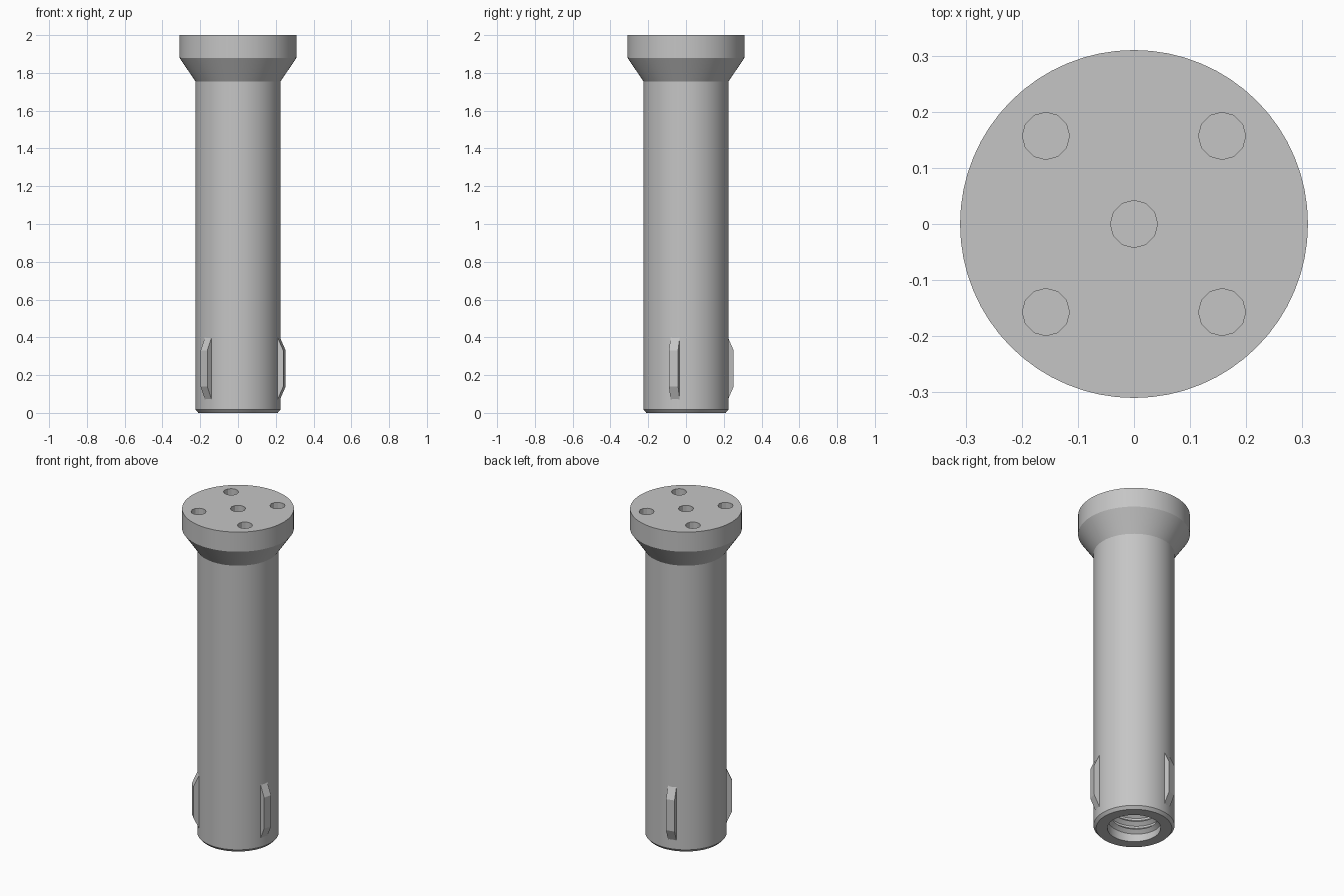
import bpy, bmesh, math
from mathutils import Matrix, Vector

cube = bpy.data.objects.get("Cube")
if cube:
    bpy.data.objects.remove(cube, do_unlink=True)

steel = bpy.data.materials.new("steel grey")
steel.use_nodes = True
GREY = (0.56, 0.56, 0.56, 1)
steel.diffuse_color = GREY
steel.node_tree.nodes["Principled BSDF"].inputs["Base Color"].default_value = GREY

TURN = 2 * math.pi


def finish(name, bm, smooth=True):
    """Turn a bmesh into a named, shaded object."""
    bmesh.ops.recalc_face_normals(bm, faces=bm.faces)
    mesh = bpy.data.meshes.new(name)
    bm.to_mesh(mesh)
    bm.free()
    mesh.materials.append(steel)
    obj = bpy.data.objects.new(name, mesh)
    bpy.context.collection.objects.link(obj)
    bpy.ops.object.select_all(action='DESELECT')
    bpy.context.view_layer.objects.active = obj
    obj.select_set(True)
    if smooth:
        bpy.ops.object.shade_smooth_by_angle(angle=math.radians(25))
    return obj


def lathe(name, profile, segments=64):
    """Revolve an (r, z) profile around z; r = 0 ends close on the axis."""
    bm = bmesh.new()
    verts = [bm.verts.new((r, 0, z)) for r, z in profile]
    edges = [bm.edges.new(pair) for pair in zip(verts, verts[1:])]
    bmesh.ops.spin(bm, geom=verts + edges, cent=(0, 0, 0), axis=(0, 0, 1),
                   angle=TURN, steps=segments, use_duplicate=False)
    bmesh.ops.remove_doubles(bm, verts=bm.verts, dist=0.0005)
    return finish(name, bm)


# Shank and flared head, with a blind bore in the lower end
BORE, DEPTH = 0.148, 0.6
body = lathe("anchor_body", [
    (0, DEPTH), (BORE, DEPTH), (BORE, 0), (0.21, 0), (0.225, 0.017),
    (0.225, 1.755), (0.31, 1.88), (0.31, 2), (0, 2)])

# Five blind holes in the top of the head
bm = bmesh.new()
OFF = 0.157
for x, y in [(0, 0), (OFF, OFF), (-OFF, OFF), (OFF, -OFF), (-OFF, -OFF)]:
    bmesh.ops.create_cone(bm, cap_ends=True, segments=12, radius1=0.042,
                          radius2=0.042, depth=0.2,
                          matrix=Matrix.Translation((x, y, 2)))
cutter = finish("hole_cutter", bm, smooth=False)
cutter.hide_render = True
cut = body.modifiers.new("holes", 'BOOLEAN')
cut.operation = 'DIFFERENCE'
cut.solver = 'EXACT'
cut.object = cutter
bpy.ops.object.select_all(action='DESELECT')
bpy.context.view_layer.objects.active = body
body.select_set(True)
bpy.ops.object.modifier_apply(modifier=cut.name)
bpy.data.objects.remove(cutter, do_unlink=True)
bpy.ops.object.shade_smooth_by_angle(angle=math.radians(25))

# Helical thread ridge inside the bore
PITCH, STEPS, TURNS = 0.05, 48, 10
bm = bmesh.new()
rows = []
for i in range(STEPS * TURNS + 1):
    a = TURN * i / STEPS
    z = 0.035 + PITCH * i / STEPS
    rows.append([bm.verts.new((r * math.cos(a), r * math.sin(a), z + dz))
                 for r, dz in [(BORE + 0.004, -0.022), (BORE - 0.022, 0),
                               (BORE + 0.004, 0.022)]])
for low, high in zip(rows, rows[1:]):
    for k in range(3):
        n = (k + 1) % 3
        bm.faces.new((low[k], low[n], high[n], high[k]))
bm.faces.new(rows[0])
bm.faces.new(rows[-1])
finish("inner_thread", bm)

# Three bevelled fins around the lower shank
for number, degrees in enumerate((-15, 105, 225), 1):
    bm = bmesh.new()
    outline = [(0.2, 0.07), (0.223, 0.07), (0.255, 0.14),
               (0.255, 0.33), (0.223, 0.4), (0.2, 0.4)]
    side = bm.faces.new([bm.verts.new((r, -0.025, z)) for r, z in outline])
    top = bmesh.ops.extrude_face_region(bm, geom=[side])["geom"]
    bmesh.ops.translate(bm, vec=Vector((0, 0.05, 0)),
                        verts=[v for v in top if isinstance(v, bmesh.types.BMVert)])
    bmesh.ops.rotate(bm, verts=bm.verts, cent=(0, 0, 0),
                     matrix=Matrix.Rotation(math.radians(degrees), 3, 'Z'))
    finish(f"fin_{number}", bm, smooth=False)
